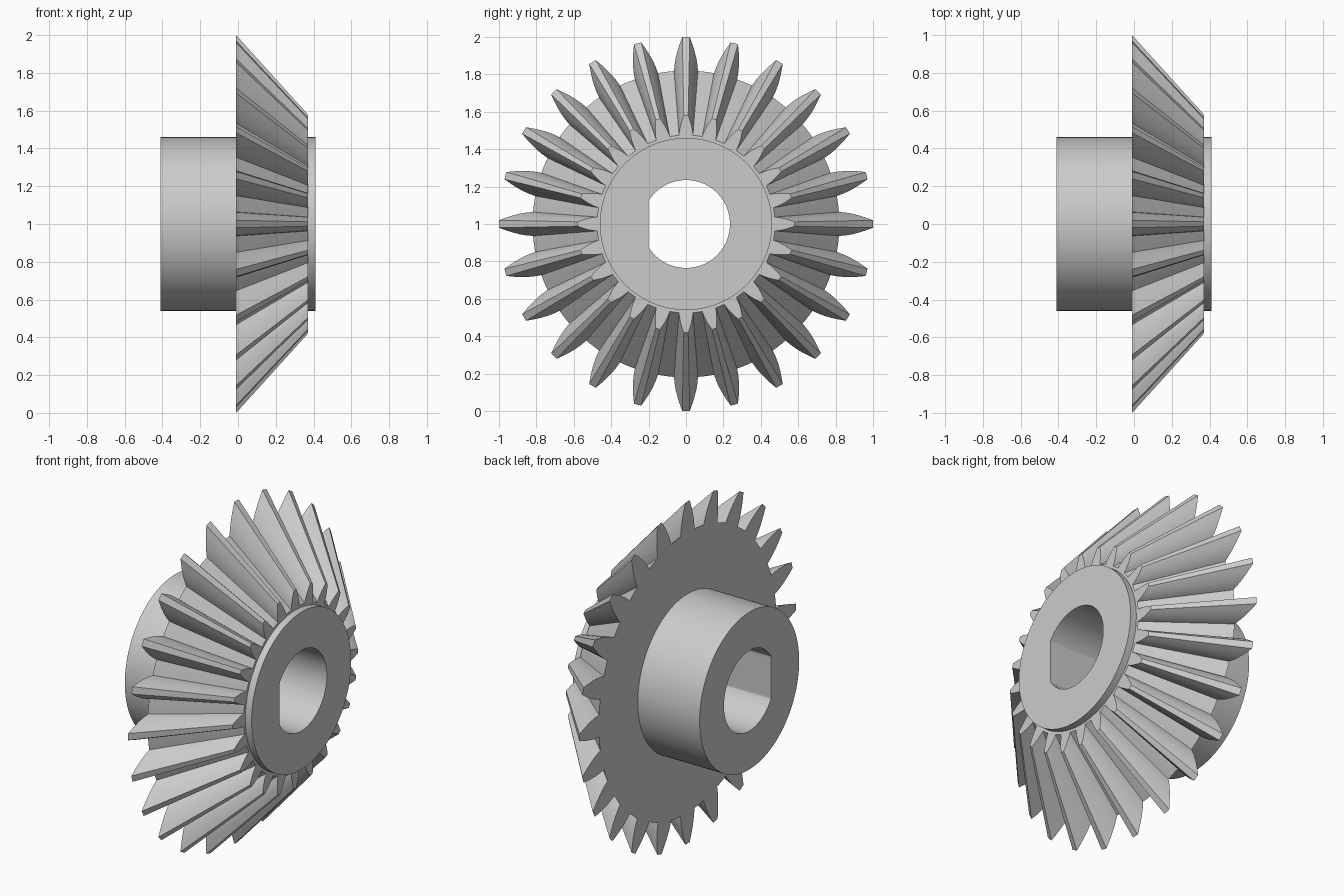
import bpy, bmesh, math

if "Cube" in bpy.data.objects:
    bpy.data.objects.remove(bpy.data.objects["Cube"])

TEETH = 24
AXIS_Z = 1.0
HUB_R, BORE_R, FLAT = 0.46, 0.235, 0.2
BACK_X, FRONT_X, TAPER = -0.01, 0.37, 0.58

# Half tooth at the large end: (radius, half width), root to tip
FLANK = [(0.82, 0.064), (0.855, 0.061), (0.89, 0.055), (0.925, 0.046),
         (0.96, 0.035), (1.0, 0.02)]

# One tooth pitch in polar form: rising flank, falling flank, root land
half = [(w / r, r) for r, w in FLANK]
pitch = 2 * math.pi / TEETH
gap = pitch - 2 * half[0][0]
tooth = [(-a, r) for a, r in half] + [(a, r) for a, r in reversed(half)]
tooth += [(half[0][0] + gap * k / 3, FLANK[0][0]) for k in (1, 2)]
outline = [(a + i * pitch, r) for i in range(TEETH) for a, r in tooth]


def circle(radius):
    return lambda a, r: radius


def teeth(scale):
    return lambda a, r: r * scale


def d_bore(a, r):
    # Round bore with a flat on the -y side
    c = math.cos(a)
    return min(BORE_R, -FLAT / c) if c < -0.1 else BORE_R


# Cross-sections from hub back, over the teeth, to the front collar and bore
sections = [
    (-0.41, circle(HUB_R)),
    (BACK_X, circle(HUB_R)),
    (BACK_X, teeth(1.0)),
    (FRONT_X, teeth(TAPER)),
    (FRONT_X, circle(HUB_R)),
    (0.41, circle(HUB_R)),
    (0.41, d_bore),
    (-0.41, d_bore),
]

bm = bmesh.new()
rings = []
for x, radius in sections:
    ring = []
    for a, r in outline:
        d = radius(a, r)
        ring.append(bm.verts.new((x, d * math.cos(a), AXIS_Z + d * math.sin(a))))
    rings.append(ring)

# Skin neighbouring sections, closing the last back onto the first
n = len(outline)
for i, ring in enumerate(rings):
    other = rings[(i + 1) % len(rings)]
    for j in range(n):
        k = (j + 1) % n
        bm.faces.new((ring[j], ring[k], other[k], other[j]))
bmesh.ops.recalc_face_normals(bm, faces=bm.faces)

mesh = bpy.data.meshes.new("bevel_gear")
bm.to_mesh(mesh)
bm.free()
gear = bpy.data.objects.new("bevel_gear", mesh)
bpy.context.collection.objects.link(gear)

# Smooth flanks and cylinders, crisp edges elsewhere
bpy.context.view_layer.objects.active = gear
gear.select_set(True)
bpy.ops.object.shade_smooth_by_angle(angle=math.radians(25))
